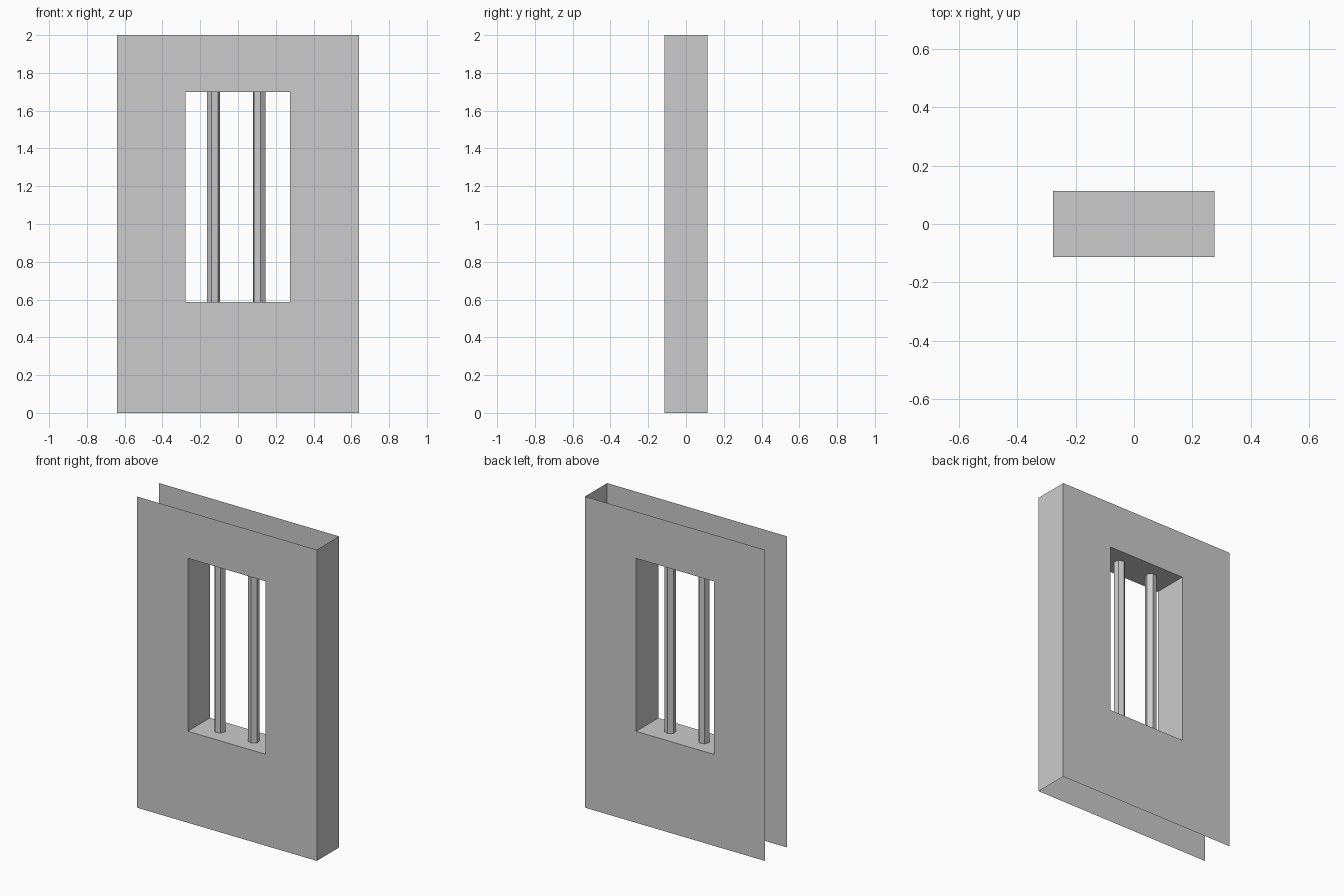
import bpy, bmesh
from math import cos, sin, radians

if "Cube" in bpy.data.objects:
    bpy.data.objects.remove(bpy.data.objects["Cube"])

W, H, D = 0.64, 2.0, 0.113           # half width, height, half depth
L, R, B, T = -0.278, 0.275, 0.588, 1.70  # window opening


def make_object(name, build):
    bm = bmesh.new()
    build(bm)
    bmesh.ops.remove_doubles(bm, verts=bm.verts, dist=1e-5)
    mesh = bpy.data.meshes.new(name)
    bm.to_mesh(mesh)
    bm.free()
    obj = bpy.data.objects.new(name, mesh)
    bpy.context.collection.objects.link(obj)
    return obj


def rect(x0, x1, z0, z1, y):
    return [(x0, y, z0), (x1, y, z0), (x1, y, z1), (x0, y, z1)]


def face(bm, points):
    bm.faces.new([bm.verts.new(p) for p in points])


# Hollow wall: front and back skins, window reveals, right end only
def wall(bm):
    outer = [rect(-W, W, 0, H, y) for y in (-D, D)]
    inner = [rect(L, R, B, T, y) for y in (-D, D)]
    for i in range(4):
        j = (i + 1) % 4
        face(bm, [outer[0][i], outer[0][j], inner[0][j], inner[0][i]])
        face(bm, [outer[1][j], outer[1][i], inner[1][i], inner[1][j]])
        face(bm, [inner[0][i], inner[0][j], inner[1][j], inner[1][i]])
    face(bm, [outer[0][1], outer[1][1], outer[1][2], outer[0][2]])


make_object("wall", wall)


# Six-sided window bars, open where they meet sill and head
def make_bar(name, x, turn, radius=0.035):
    def build(bm):
        ring = [(x + radius * cos(radians(turn + 60 * i)),
                 radius * sin(radians(turn + 60 * i))) for i in range(6)]
        for i in range(6):
            a, b = ring[i], ring[(i + 1) % 6]
            face(bm, [(*a, B), (*b, B), (*b, T), (*a, T)])
    make_object(name, build)


make_bar("left_bar", -0.129, 10)
make_bar("right_bar", 0.112, -20)
